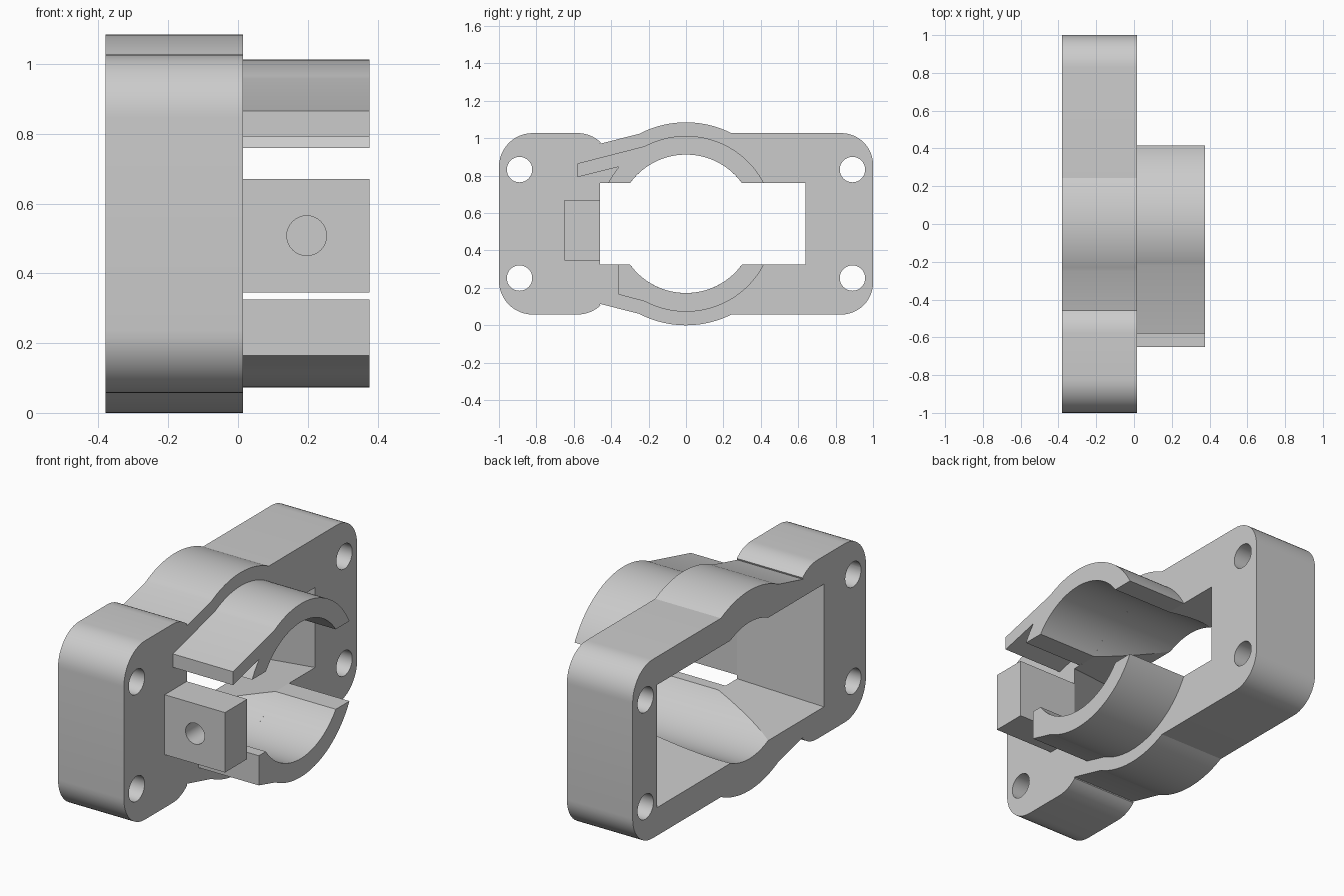
import bpy, bmesh
from math import cos, sin, radians, pi
from mathutils import Matrix

cube = bpy.data.objects.get("Cube")
if cube:
    bpy.data.objects.remove(cube, do_unlink=True)

MID = 0.5425                                   # height of the bore axis
BACK, FACE, TIP = -0.38, 0.015, 0.377          # depth planes along x

grey = bpy.data.materials.new("Plain grey")
grey.use_nodes = True
grey.diffuse_color = (0.6, 0.6, 0.6, 1)
grey.node_tree.nodes["Principled BSDF"].inputs["Base Color"].default_value = (0.6, 0.6, 0.6, 1)


def arc(y, h, r, a0, a1, n=12):
    """Points (y, height above bore axis) along an arc, angles in degrees."""
    angles = [radians(a0 + (a1 - a0) * i / n) for i in range(n + 1)]
    return [(y + r * cos(a), h + r * sin(a)) for a in angles]


def loft(name, start, end, x0, x1):
    """Solid between two matching y/height outlines at x0 and x1."""
    bm = bmesh.new()
    a = [bm.verts.new((x0, y, MID + h)) for y, h in start]
    b = [bm.verts.new((x1, y, MID + h)) for y, h in end]
    bm.faces.new(a[::-1])
    bm.faces.new(b)
    for i in range(len(a)):
        j = (i + 1) % len(a)
        bm.faces.new((a[i], a[j], b[j], b[i]))
    bmesh.ops.recalc_face_normals(bm, faces=bm.faces)
    mesh = bpy.data.meshes.new(name)
    bm.to_mesh(mesh)
    bm.free()
    mesh.materials.append(grey)
    obj = bpy.data.objects.new(name, mesh)
    bpy.context.collection.objects.link(obj)
    return obj


def prism(name, outline, x0, x1):
    return loft(name, outline, outline, x0, x1)


def rectangle(y0, y1, h):
    return [(y0, -h), (y1, -h), (y1, h), (y0, h)]


def select(obj):
    bpy.ops.object.select_all(action='DESELECT')
    obj.select_set(True)
    bpy.context.view_layer.objects.active = obj


def cut(obj, cutter):
    cutter.hide_render = True
    select(obj)
    mod = obj.modifiers.new("Cut", 'BOOLEAN')
    mod.operation = 'DIFFERENCE'
    mod.solver = 'EXACT'
    mod.object = cutter
    bpy.ops.object.modifier_apply(modifier=mod.name)
    bpy.data.objects.remove(cutter, do_unlink=True)


def smooth(obj):
    select(obj)
    bpy.ops.object.shade_smooth_by_angle(angle=radians(25))


# Flange plate: rounded ends, notch and central bulge, mirrored top to bottom
upper = (arc(0.83, 0.315, 0.17, 0, 90)
         + arc(0, 0, MID, 63.4, 117.5, 24)
         + [(-0.46, 0.428)]
         + arc(-0.58, 0.305, 0.18, 47, 90, 8)
         + arc(-0.82, 0.305, 0.18, 90, 180))
lower = [(y, -h) for y, h in reversed(upper)]
plate = prism("flange_plate", upper + lower, BACK, FACE)

# Tapered rectangular window, widening towards the back
EXTRA = 0.1
t = EXTRA / (FACE - BACK)
front, back = (-0.46, 0.64, 0.217), (-0.64, 0.79, 0.333)
beyond_front = [f + (f - b) * t for f, b in zip(front, back)]
beyond_back = [b + (b - f) * t for f, b in zip(front, back)]
cut(plate, loft("window_cutter", rectangle(*beyond_back), rectangle(*beyond_front),
                BACK - EXTRA, FACE + EXTRA))

# Round bore and four bolt holes
cut(plate, prism("bore_cutter", arc(0, 0, 0.37, 0, 360, 96)[:-1], BACK - EXTRA, FACE + EXTRA))
for y in (-0.89, 0.89):
    for h in (-0.29, 0.29):
        cut(plate, prism("bolt_cutter", arc(y, h, 0.068, 0, 360, 32)[:-1],
                         BACK - EXTRA, FACE + EXTRA))
smooth(plate)

# Upper collar half with a hooked lip on its front side
R_OUT, R_IN = 0.47, 0.37
upper_collar = prism("upper_collar",
                     arc(0, 0, R_OUT, 27.5, 118, 36)
                     + [(-0.58, 0.323), (-0.58, 0.25)]
                     + arc(0, 0, R_OUT, 139.5, 152.5, 6)
                     + arc(0, 0, R_IN, 144.1, 35.9, 40), FACE, TIP)
smooth(upper_collar)

# Lower collar half with a square end
lower_collar = prism("lower_collar",
                     arc(0, 0, R_OUT, -27.5, -118, 36)
                     + [(-0.36, -0.378), (-0.36, -0.217)]
                     + arc(0, 0, R_IN, -144.1, -35.9, 40), FACE, TIP)
smooth(lower_collar)

# Screw block with a blind hole in its front face
block = prism("screw_block", [(-0.65, -0.197), (-0.46, -0.197),
                              (-0.46, 0.128), (-0.65, 0.128)], FACE, TIP)
drill = prism("screw_cutter", arc(0, 0, 0.057, 0, 360, 32)[:-1], -0.13, 0.13)
drill.data.transform(Matrix.Translation((0.197, -0.65, 0.508))
                     @ Matrix.Rotation(pi / 2, 4, 'Z')
                     @ Matrix.Translation((0, 0, -MID)))
cut(block, drill)
smooth(block)
